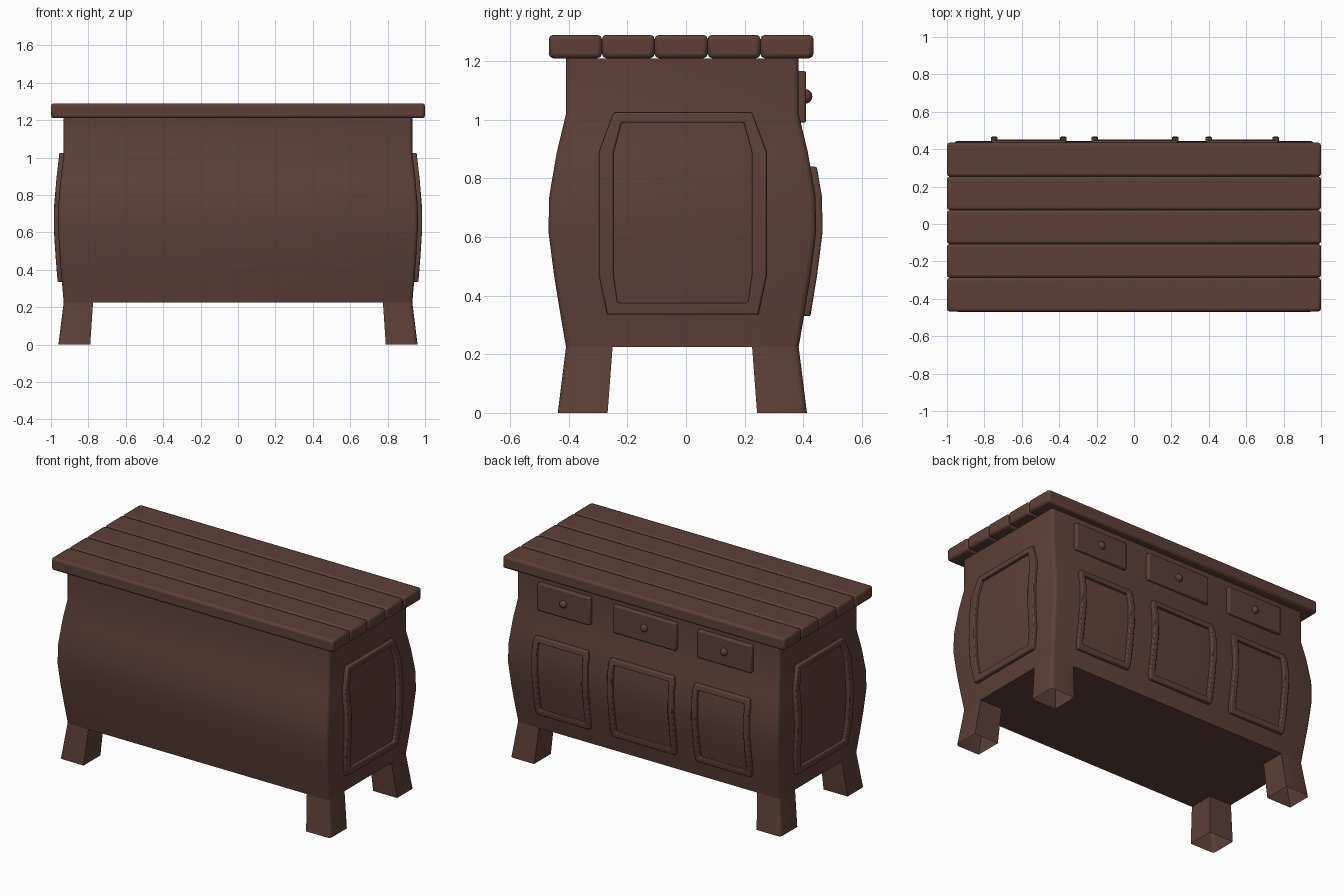
import bpy, bmesh, math
from mathutils import Vector

if "Cube" in bpy.data.objects:
    bpy.data.objects.remove(bpy.data.objects["Cube"])

wood = bpy.data.materials.new("dark brown wood")
wood.diffuse_color = (0.109, 0.051, 0.038, 1)
wood.use_nodes = True
wood.node_tree.nodes["Principled BSDF"].inputs["Base Color"].default_value = wood.diffuse_color
CY = -0.0125                       # body centre in y
HX, HY = 0.932, 0.397              # body half sizes without the bulge
ZS = [0.225, 0.34, 0.47, 0.62, 0.74, 0.89, 1.02, 1.21]
BULGE = [0, 0.33, 0.68, 1, 0.95, 0.52, 0, 0]


def bulge(z):
    for i in range(len(ZS) - 1):
        if z <= ZS[i + 1]:
            t = (z - ZS[i]) / (ZS[i + 1] - ZS[i])
            return BULGE[i] + t * (BULGE[i + 1] - BULGE[i])
    return 0


def half_x(z):
    return HX + 0.03 * bulge(z)


def half_y(z):
    return HY + 0.06 * bulge(z)


def finish(bm, name, bevel=0.0, segments=2):
    bmesh.ops.recalc_face_normals(bm, faces=bm.faces)
    me = bpy.data.meshes.new(name)
    bm.to_mesh(me)
    bm.free()
    me.materials.append(wood)
    ob = bpy.data.objects.new(name, me)
    bpy.context.collection.objects.link(ob)
    if bevel:
        m = ob.modifiers.new("bevel", 'BEVEL')
        m.width, m.segments, m.limit_method = bevel, segments, 'ANGLE'
    bpy.ops.object.select_all(action='DESELECT')
    ob.select_set(True)
    bpy.context.view_layer.objects.active = ob
    bpy.ops.object.shade_smooth_by_angle(angle=math.radians(35))
    return ob


def loft(bm, rings, closed=False):
    vs = [[bm.verts.new(p) for p in r] for r in rings]
    n = len(vs[0])
    for k in range(len(vs) if closed else len(vs) - 1):
        a, b = vs[k], vs[(k + 1) % len(vs)]
        for i in range(n):
            j = (i + 1) % n
            bm.faces.new((a[i], a[j], b[j], b[i]))
    return vs


def box(name, x0, x1, y0, y1, z0, z1, bevel):
    bm = bmesh.new()
    vs = loft(bm, [[(x0, y0, z), (x1, y0, z), (x1, y1, z), (x0, y1, z)] for z in (z0, z1)])
    for r in vs:
        bm.faces.new(r)
    return finish(bm, name, bevel)


def corner(hx, hy, sx, sy, r=0.02):
    """Rounded outer corner, from the y side towards the x side."""
    return [(sx * (hx - r + r * math.sin(a)), CY + sy * (hy - r + r * math.cos(a)))
            for a in (0, math.pi / 6, math.pi / 3, math.pi / 2)]


# bombe body
bm = bmesh.new()
rings = []
for z in ZS:
    pts = []
    for sx, sy in ((1, 1), (1, -1), (-1, -1), (-1, 1)):
        c = corner(half_x(z), half_y(z), sx, sy)
        pts += c if sx * sy > 0 else c[::-1]
    rings.append([(x, y, z) for x, y in pts])
vs = loft(bm, rings)
bm.faces.new(vs[0])
bm.faces.new(vs[-1])
finish(bm, "body")

# hollow splayed legs
for sx in (-1, 1):
    for sy in (-1, 1):
        bm = bmesh.new()
        rings = []
        for z, hx, hy, ix, iy in ((0, 0.96, 0.425, 0.79, 0.255), (0.225, HX, HY, 0.775, 0.238)):
            pts = corner(hx, hy, sx, sy) + [(sx * hx, CY + sy * iy), (sx * ix, CY + sy * iy),
                                            (sx * ix, CY + sy * hy)]
            rings.append([(x, y, z) for x, y in pts])
        loft(bm, rings)
        finish(bm, "leg")

# table top planks
edges = [-0.468, -0.287, -0.107, 0.074, 0.254, 0.435]
for a, b in zip(edges, edges[1:]):
    box("top_plank", -1, 1, a, b, 1.21, 1.29, 0.015)


def outline(u0, u1, z0, z1, cut_top, cut_bottom, zc0, zc1):
    """Panel outline in (u, z), with corners cut and extra points along the bulge."""
    zs = [zc0] + [z for z in ZS if zc0 + 0.02 < z < zc1 - 0.02] + [zc1]
    return ([(u0 + cut_bottom, z0), (u1 - cut_bottom, z0)] + [(u1, z) for z in zs]
            + [(u1 - cut_top, z1), (u0 + cut_top, z1)] + [(u0, z) for z in zs[::-1]])


def frame(name, outer, inner, surface, height):
    """Raised moulding between two outlines, following the body surface."""
    bm = bmesh.new()
    loft(bm, [[surface(u, z, d) for u, z in pts] for pts, d in
              ((outer, -0.005), (outer, height), (inner, height), (inner, -0.005))], True)
    finish(bm, name, 0.006)


# side panel mouldings
for s in (-1, 1):
    frame("side_panel_frame",
          outline(-0.297, 0.275, 0.335, 1.025, 0.05, 0.028, 0.47, 0.89),
          outline(-0.247, 0.225, 0.375, 0.99, 0.027, 0.013, 0.47, 0.89),
          lambda u, z, d: Vector((s * (half_x(z) + d), u, z)), 0.023)

# back doors, drawers and knobs
for x0, x1 in ((-0.765, -0.36), (-0.228, 0.238), (0.382, 0.775)):
    frame("door_frame",
          outline(x0, x1, 0.33, 0.84, 0.008, 0.008, 0.37, 0.80),
          outline(x0 + 0.035, x1 - 0.035, 0.365, 0.805, 0.003, 0.003, 0.385, 0.785),
          lambda u, z, d: Vector((u, CY + half_y(z) + d, z)), 0.022)
    box("drawer_front", x0 + 0.015, x1 - 0.005, 0.37, 0.41, 0.99, 1.167, 0.008)
    bm = bmesh.new()
    bmesh.ops.create_uvsphere(bm, u_segments=20, v_segments=12, radius=0.025)
    bmesh.ops.translate(bm, verts=bm.verts, vec=((x0 + x1) / 2 + 0.005, 0.406, 1.08))
    finish(bm, "drawer_knob")
